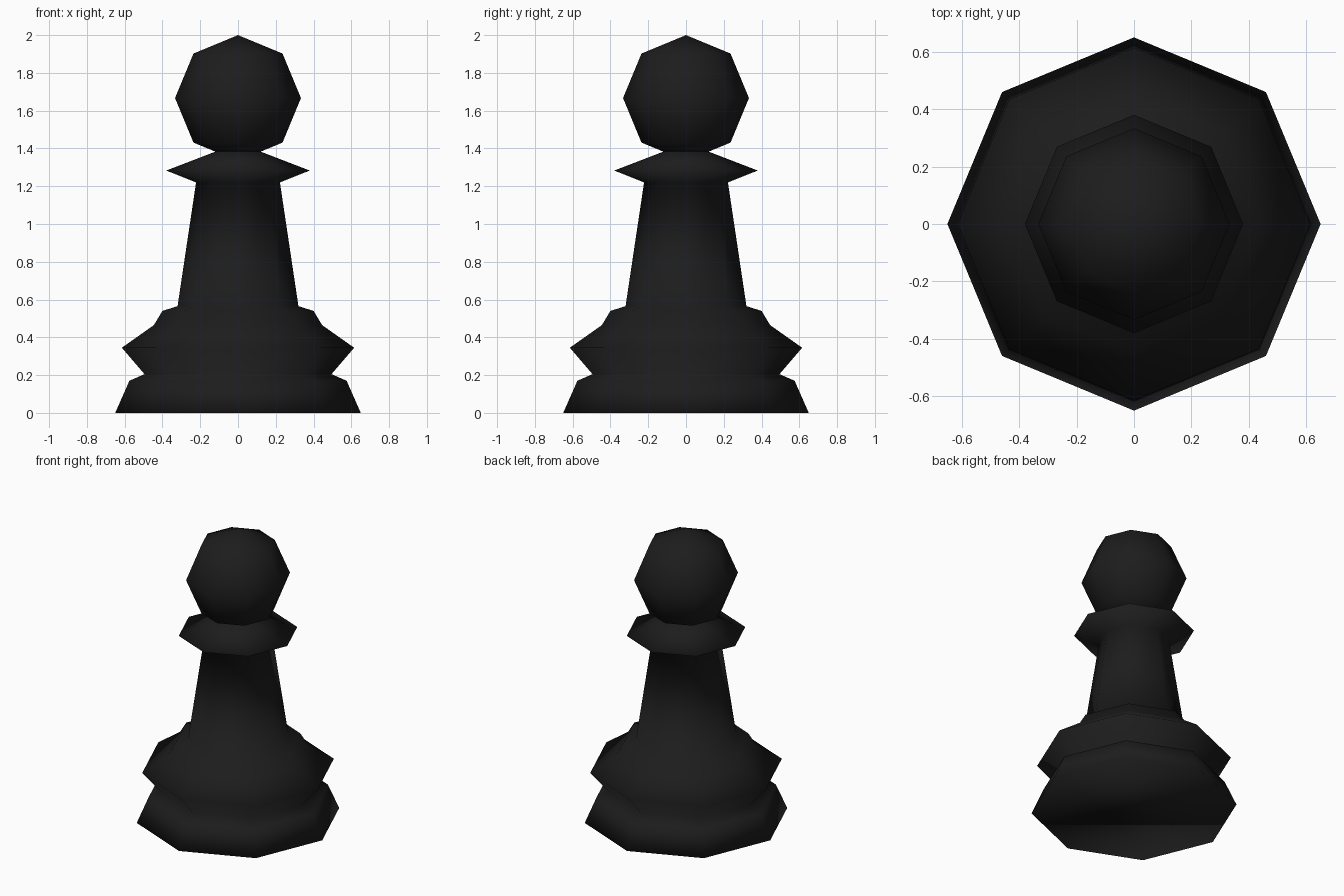
import bpy, bmesh
from math import cos, sin, pi

if "Cube" in bpy.data.objects:
    bpy.data.objects.remove(bpy.data.objects["Cube"])

SIDES = 8

mat = bpy.data.materials.new("black")
mat.diffuse_color = (0.012, 0.012, 0.012, 1)
mat.use_nodes = True
mat.node_tree.nodes["Principled BSDF"].inputs["Base Color"].default_value = mat.diffuse_color


def lathe(name, profile):
    """Turn (radius, height) points, listed bottom to top, into an eight-sided solid."""
    bm = bmesh.new()
    rings = []
    for r, z in profile:
        if r == 0:
            rings.append([bm.verts.new((0, 0, z))] * SIDES)
        else:
            rings.append([bm.verts.new((r * cos(2 * pi * i / SIDES), r * sin(2 * pi * i / SIDES), z))
                          for i in range(SIDES)])
    for low, high in zip(rings, rings[1:]):
        for i in range(SIDES):
            j = (i + 1) % SIDES
            corners = list(dict.fromkeys((low[i], low[j], high[j], high[i])))
            bm.faces.new(corners)
    if profile[0][0] > 0:
        bm.faces.new(rings[0][::-1])
    for f in bm.faces:
        f.smooth = True
    mesh = bpy.data.meshes.new(name)
    bm.to_mesh(mesh)
    bm.free()
    mesh.materials.append(mat)
    obj = bpy.data.objects.new(name, mesh)
    bpy.context.collection.objects.link(obj)
    return obj


# Flared foot and stepped body with tapering stem, one smooth turned piece
lathe("base_and_stem", [(0.65, 0), (0.575, 0.17), (0.495, 0.205), (0.615, 0.345),
                        (0.445, 0.465), (0.40, 0.54), (0.32, 0.565), (0.222, 1.22),
                        # Collar, ending inside the head
                        (0.38, 1.283), (0.12, 1.383)])

# Round head: a coarse sphere with 45 degree steps
R = 1 / 3
lathe("head", [(0, 2 - 2 * R)]
      + [(R * sin(k * pi / 4), 2 - R - R * cos(k * pi / 4)) for k in (1, 2, 3)]
      + [(0, 2)])
